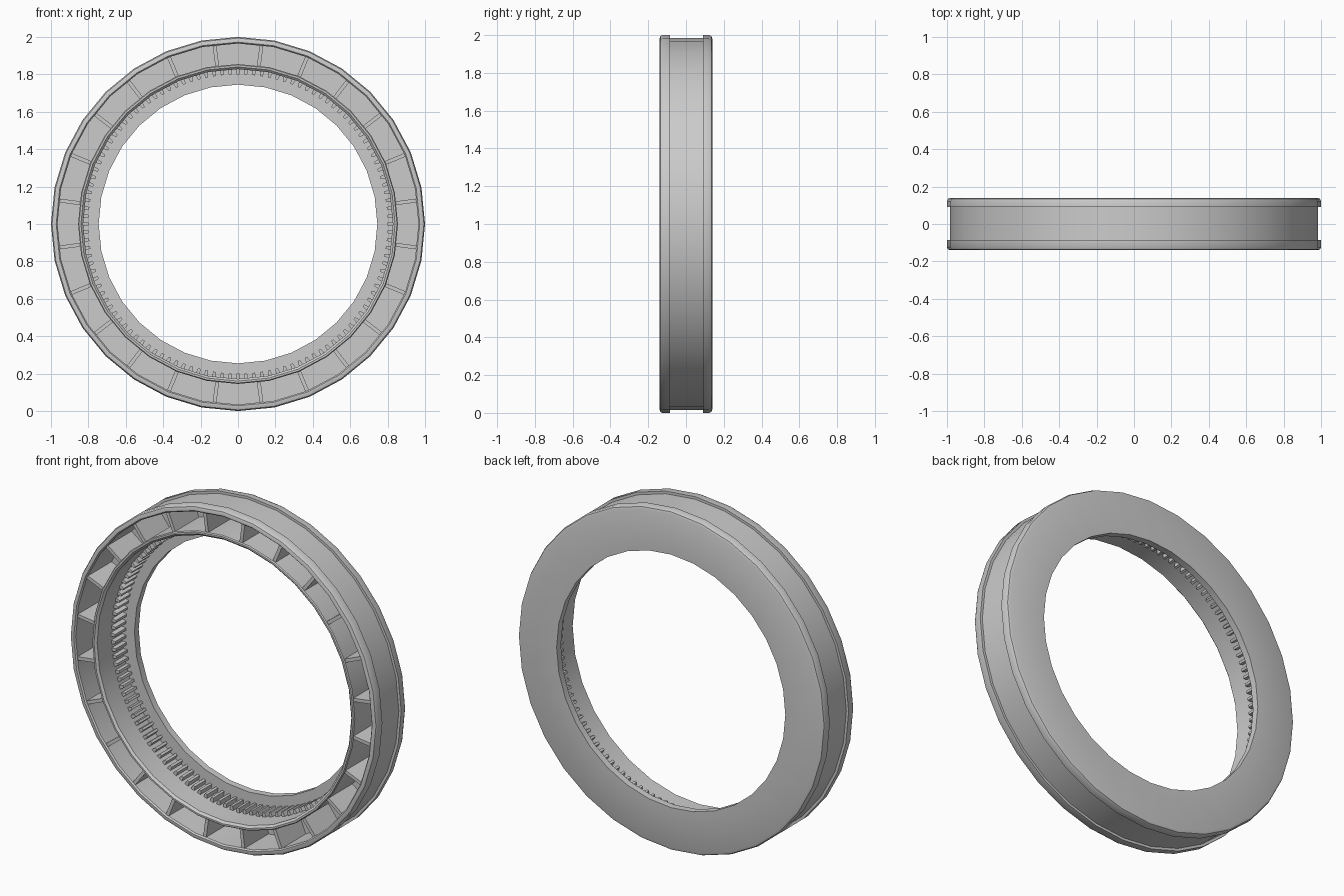
import bpy, bmesh, math
from mathutils import Matrix, Vector

cube = bpy.data.objects.get("Cube")
if cube:
    bpy.data.objects.remove(cube, do_unlink=True)

SIDES, RIBS, TEETH = 32, 24, 120
CENTRE = Vector((0, 0, 1))

grey = bpy.data.materials.new("plain_grey")
grey.use_nodes = True
colour = (0.6, 0.6, 0.6, 1)
grey.diffuse_color = colour
grey.node_tree.nodes["Principled BSDF"].inputs["Base Color"].default_value = colour


def finish(bm, name):
    bmesh.ops.recalc_face_normals(bm, faces=bm.faces)
    mesh = bpy.data.meshes.new(name)
    bm.to_mesh(mesh)
    bm.free()
    mesh.materials.append(grey)
    obj = bpy.data.objects.new(name, mesh)
    bpy.context.collection.objects.link(obj)
    return obj


def lathe(name, profile, sides):
    """Turn a closed (radius, y) outline around the y axis."""
    bm = bmesh.new()
    rings = []
    for i in range(sides):
        a = math.tau * i / sides
        rings.append([bm.verts.new((r * math.sin(a), y, 1 + r * math.cos(a)))
                      for r, y in profile])
    n = len(profile)
    for i in range(sides):
        p, q = rings[i], rings[(i + 1) % sides]
        for j in range(n):
            k = (j + 1) % n
            bm.faces.new((p[j], p[k], q[k], q[j]))
    obj = finish(bm, name)
    bpy.ops.object.select_all(action="DESELECT")
    obj.select_set(True)
    bpy.context.view_layer.objects.active = obj
    bpy.ops.object.shade_smooth_by_angle(angle=math.radians(30))
    return obj


def radial_bars(name, count, offset, inner, outer, w_in, w_out, y0, y1):
    """Tapered bars from inner to outer radius, repeated round the y axis."""
    bm = bmesh.new()
    for i in range(count):
        turn = Matrix.Rotation(math.tau * (i + offset) / count, 3, "Y")
        outline = [(-w_in, inner), (w_in, inner), (w_out, outer), (-w_out, outer)]
        ends = [[bm.verts.new(CENTRE + turn @ Vector((x / 2, y, z)))
                 for x, z in outline] for y in (y0, y1)]
        bm.faces.new(ends[0])
        bm.faces.new(ends[1])
        for j in range(4):
            k = (j + 1) % 4
            bm.faces.new((ends[0][j], ends[0][k], ends[1][k], ends[1][j]))
    return finish(bm, name)


# Ring body: closed back plate, grooved outer wall, open front channel, inner hub
ring_profile = [
    (0.745, 0.14), (0.98, 0.14), (0.994, 0.135), (1, 0.122),
    (1, 0.09), (0.985, 0.09), (0.985, -0.085), (1, -0.085),
    (1, -0.125), (0.994, -0.136), (0.982, -0.14), (0.972, -0.14),
    (0.965, -0.132), (0.965, 0.09), (0.855, 0.09), (0.855, -0.134),
    (0.85, -0.14), (0.84, -0.14), (0.828, -0.128), (0.828, 0.1),
    (0.745, 0.1),
]
lathe("ring_body", ring_profile, SIDES)

# Stiffening ribs across the front channel
radial_bars("channel_ribs", RIBS, 0.5, 0.848, 0.97, 0.02, 0.02, -0.13, 0.095)

# Internal gear teeth in front of the back plate
radial_bars("gear_teeth", TEETH, 0, 0.8, 0.832, 0.014, 0.024, 0.0, 0.105)
